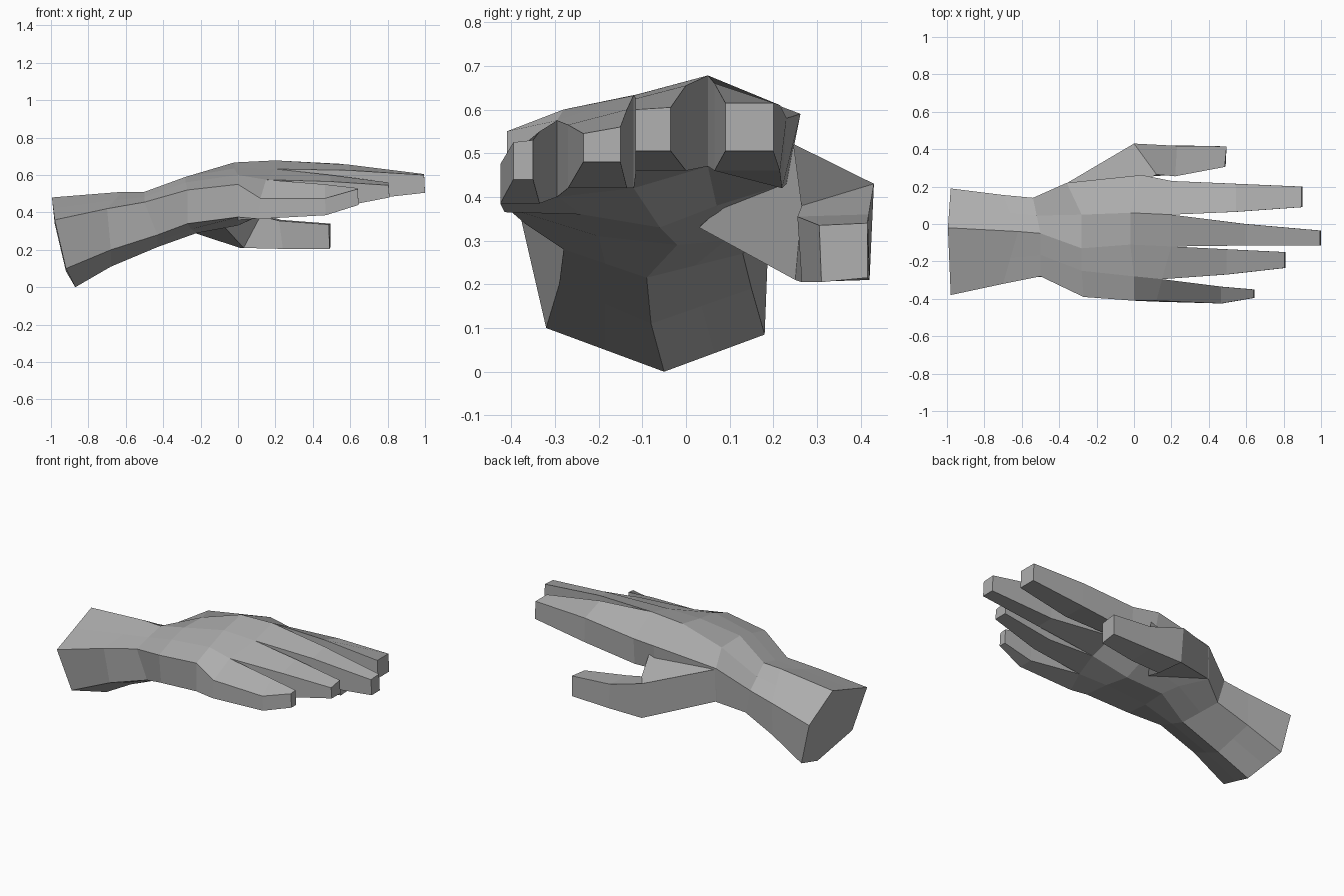
import bpy, bmesh

skin = bpy.data.materials.new("plain grey")
skin.diffuse_color = (0.42, 0.42, 0.42, 1)


def mid(a, b):
    return tuple((p + q) / 2 for p, q in zip(a, b))


def bridge(bm, a, b):
    """Join two vertex rings with a band of quads."""
    for i in range(len(a)):
        j = (i + 1) % len(a)
        bm.faces.new((a[i], a[j], b[j], b[i]))


def finish(bm, name):
    bmesh.ops.recalc_face_normals(bm, faces=bm.faces)
    mesh = bpy.data.meshes.new(name)
    bm.to_mesh(mesh)
    bm.free()
    mesh.materials.append(skin)
    bpy.context.collection.objects.link(bpy.data.objects.new(name, mesh))


# Forearm sections: front, top ridge, back, low back, underside ridge, low front
forearm = [
    [(-.98, -.38, .36), (-.995, -.02, .48), (-.98, .19, .34),
     (-.92, .18, .085), (-.87, -.05, 0), (-.92, -.32, .10)],
    [(-.70, -.32, .42), (-.62, -.04, .51), (-.70, .155, .39),
     (-.70, .15, .19), (-.68, -.08, .11), (-.68, -.29, .20)],
    [(-.50, -.28, .455), (-.50, -.05, .51), (-.54, .14, .42),
     (-.50, .13, .27), (-.43, -.09, .215), (-.43, -.28, .28)],
]
# Palm sections: five points across the back of the hand, five back underneath
palm = [
    [(-.27, -.39, .52), (-.28, -.25, .56), (-.28, -.13, .59), (-.28, .05, .585), (-.36, .22, .54),
     (-.36, .215, .33), (-.25, .09, .30), (-.22, -.02, .29), (-.25, -.20, .31), (-.27, -.37, .34)],
    [(0, -.41, .55), (0, -.28, .60), (-.02, -.11, .635), (-.02, .06, .667), (.04, .262, .59),
     (.05, .23, .43), (0, .07, .38), (0, -.06, .33), (0, -.24, .36), (0, -.41, .375)],
    [(.12, -.41, .475), (.15, -.295, .575), (.20, -.12, .632), (.20, .05, .678), (.20, .23, .58),
     (.20, .22, .42), (.20, .05, .47), (.20, -.12, .42), (.15, -.295, .40), (.11, -.415, .365)],
]
# Finger middle and tip: x, front y, back y, front top z, back top z, bottom z
fingers = [
    [(.47, -.425, -.335, .475, .55, .385), (.645, -.395, -.35, .525, .53, .44)],
    [(.50, -.27, -.135, .565, .60, .42), (.81, -.235, -.15, .545, .56, .48)],
    [(.60, -.115, 0, .625, .655, .46), (1.0, -.115, -.035, .60, .605, .505)],
    [(.55, .065, .215, .66, .61, .46), (.90, .09, .20, .615, .615, .505)],
]

# Forearm, palm and four fingers as one shell
bm = bmesh.new()
sections = []
for F, T, B, b, U, f in forearm:
    sections.append([F, mid(F, T), T, mid(T, B), B, b, mid(b, U), U, mid(U, f), f])
rings = [[bm.verts.new(p) for p in s] for s in sections + palm]
bm.faces.new(rings[0])
for a, b in zip(rings, rings[1:]):
    bridge(bm, a, b)
knuckles = rings[-1]
for i, parts in enumerate(fingers):
    ring = [knuckles[i], knuckles[i + 1], knuckles[8 - i], knuckles[9 - i]]
    for x, y0, y1, zf, zb, low in parts:
        nxt = [bm.verts.new(p) for p in
               ((x - .005, y0, zf), (x - .005, y1, zb), (x, y1, low), (x, y0, low))]
        bridge(bm, ring, nxt)
        ring = nxt
    bm.faces.new(ring)
finish(bm, "hand")

# Thumb: root along the side of the palm, base, joint, tip
thumb = [
    [(-.36, .218, .535), (.08, .245, .53), (-.08, .03, .33), (-.36, .213, .333)],
    [(0, .43, .43), (.12, .265, .38), (.03, .25, .21), (.01, .42, .21)],
    [(.23, .418, .36), (.22, .255, .355), (.24, .265, .205), (.24, .42, .21)],
    [(.495, .415, .34), (.485, .305, .335), (.49, .31, .205), (.495, .415, .215)],
]
bm = bmesh.new()
rings = [[bm.verts.new(p) for p in s] for s in thumb]
for a, b in zip(rings, rings[1:]):
    bridge(bm, a, b)
bm.faces.new(rings[0])
bm.faces.new(rings[-1])
finish(bm, "thumb")
